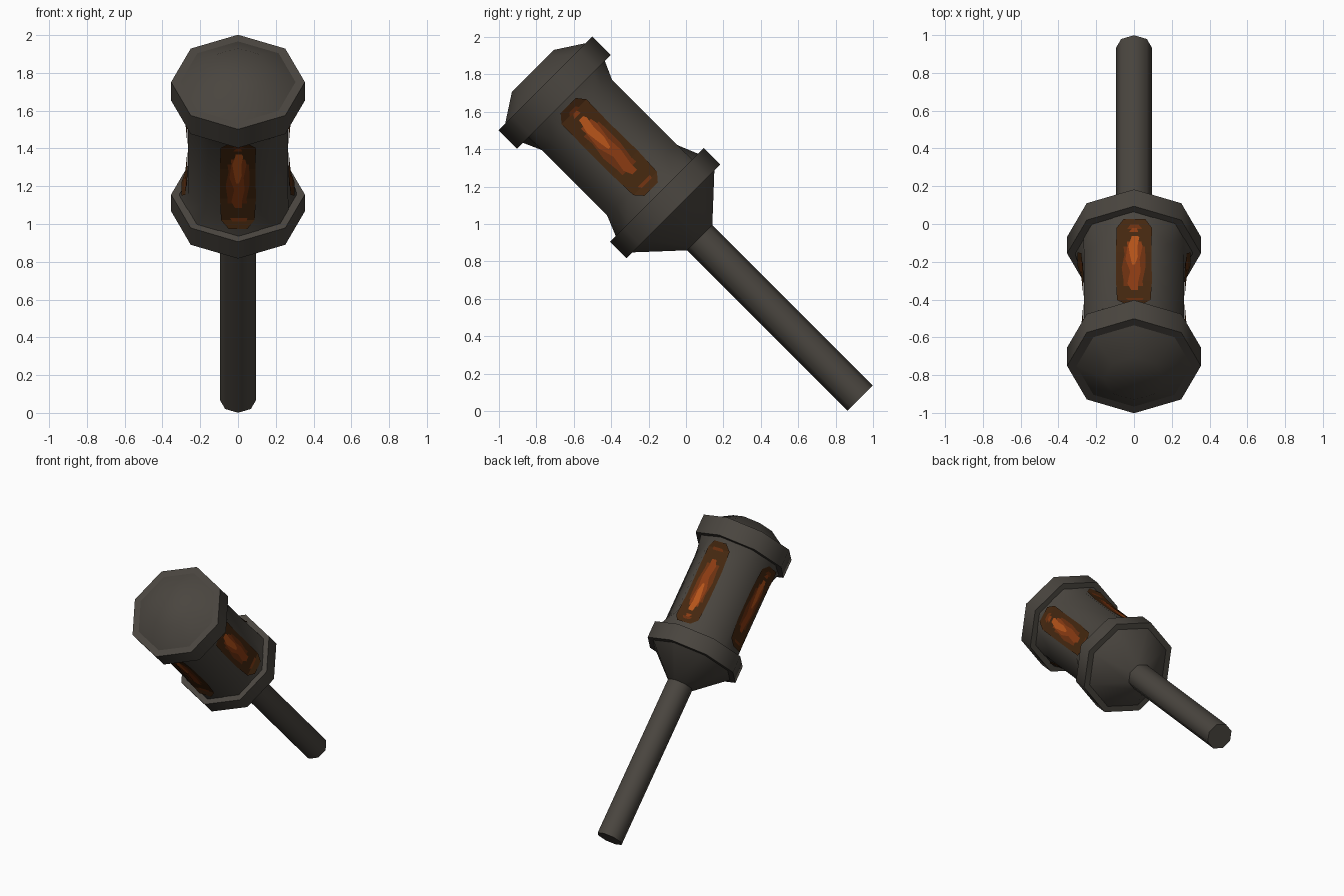
import bpy, bmesh, math
from mathutils import Matrix

if "Cube" in bpy.data.objects:
    bpy.data.objects.remove(bpy.data.objects["Cube"])

# Local frame: z runs along the tilted shaft, x stays world x
TILT = Matrix.Translation((0, 0.5, 0.5)) @ Matrix.Rotation(math.radians(45), 4, 'X')


def material(name, rgb):
    m = bpy.data.materials.new(name)
    m.diffuse_color = (*rgb, 1)
    m.use_nodes = True
    m.node_tree.nodes["Principled BSDF"].inputs["Base Color"].default_value = m.diffuse_color
    return m


iron = material("dark_iron", (0.068, 0.060, 0.050))
layers_mat = [material("charred_brown", (0.060, 0.021, 0.005)),
              material("rust_red", (0.150, 0.030, 0.005)),
              material("ember_orange", (0.260, 0.044, 0.006)),
              material("bright_ember", (0.480, 0.090, 0.010))]


def finish(name, bm, mat, smooth=True):
    bm.transform(TILT)
    me = bpy.data.meshes.new(name)
    bm.to_mesh(me)
    bm.free()
    me.materials.append(mat)
    ob = bpy.data.objects.new(name, me)
    bpy.context.collection.objects.link(ob)
    if smooth:
        bpy.ops.object.select_all(action='DESELECT')
        ob.select_set(True)
        bpy.context.view_layer.objects.active = ob
        bpy.ops.object.shade_smooth_by_angle(angle=math.radians(50))
    return ob


def lathe(name, sections, sides=8):
    """sections: (height, radius on even corners, radius on odd corners)"""
    bm = bmesh.new()
    rings = []
    for h, ra, rb in sections:
        ring = []
        for k in range(sides):
            a = 2 * math.pi * k / sides
            r = rb if k % 2 else ra
            ring.append(bm.verts.new((r * math.cos(a), r * math.sin(a), h)))
        rings.append(ring)
    for lo, hi in zip(rings, rings[1:]):
        for k in range(sides):
            n = (k + 1) % sides
            bm.faces.new((lo[k], lo[n], hi[n], hi[k]))
    bm.faces.new(rings[0][::-1])
    bm.faces.new(rings[-1])
    return finish(name, bm, iron)


def octagon(name, *pts):
    return lathe(name, [(h, r, r) for h, r in pts])


# Handle, flared socket, two collars and the top cap
octagon("handle", (-0.61, 0.096), (0.62, 0.096))
octagon("socket_cone", (0.605, 0.097), (0.81, 0.318))
octagon("lower_collar", (0.802, 0.354), (0.928, 0.354))
octagon("upper_collar", (1.631, 0.354), (1.770, 0.354))
octagon("top_cap", (1.765, 0.312), (1.864, 0.160))

# Lantern body: flats face the windows, ends flare out to meet the collars
c = math.cos(math.pi / 8)
flat, flare = 0.265, 0.314
lathe("lantern_body", [(0.92, flare, flare * c), (1.04, flat, flat / c),
                       (1.531, flat, flat / c), (1.64, flare, flare * c)], 16)

# Ember windows: stacked thin plates, rows are (height, left, right)
MID = 1.285
SHAPES = [
    [(-.315, -.05, .05), (-.27, -.09, .088), (-.12, -.095, .095),
     (.1, -.095, .092), (.27, -.093, .095), (.315, -.055, .06)],
    [(-.275, -.03, .045), (-.23, -.06, .055), (-.12, -.055, .045),
     (-.02, -.065, .06), (.08, -.05, .06), (.18, -.06, .055),
     (.25, -.045, .055), (.285, -.02, .025)],
    [(-.2, -.01, .02), (-.14, -.035, .02), (-.05, -.02, .035),
     (.04, -.045, .03), (.14, -.035, .045), (.22, -.04, .03),
     (.265, -.01, .015)],
    [(.0, -.01, .005), (.06, -.02, .02), (.14, -.03, .018),
     (.2, -.015, .028), (.24, -.01, .01)],
]


def window(side, angle, flip):
    for i, (rows, mat) in enumerate(zip(SHAPES, layers_mat)):
        bm = bmesh.new()
        pairs = []
        for v, l, r in rows:
            if flip:
                v, l, r = -v, -r, -l
            # keep the plates just above the body, following its flared ends
            h = MID + v
            d = flat + max(0, h - 1.531, 1.04 - h) * 0.45 + 0.0025 * (i + 1)
            pairs.append([bm.verts.new((d, w, h)) for w in (l, r)])
        # extra rows are not needed: each strip is one quad
        for (a, b), (e, f) in zip(pairs, pairs[1:]):
            bm.faces.new((e, f, b, a) if flip else (a, b, f, e))
        bm.transform(Matrix.Rotation(angle, 4, 'Z'))
        finish(f"{side}_window_{mat.name}", bm, mat, smooth=False)


for n, side in enumerate(("right", "upper", "left", "lower")):
    window(side, n * math.pi / 2, side == "upper")
